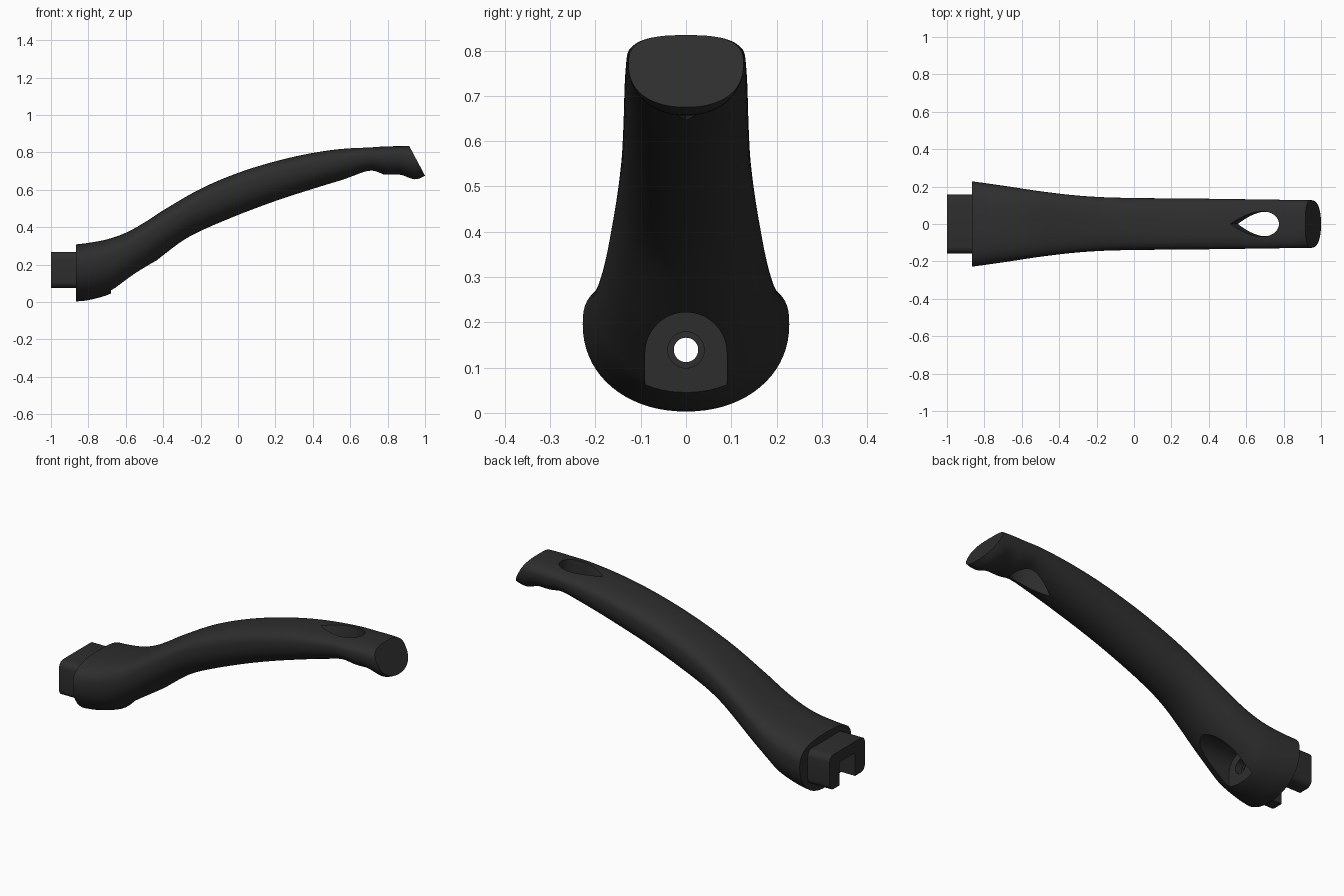
import bpy, bmesh, math
from math import sin, cos, pi
from mathutils import Vector

if "Cube" in bpy.data.objects:
    bpy.data.objects.remove(bpy.data.objects["Cube"])

black = bpy.data.materials.new("soft_black_plastic")
black.use_nodes = True
COLOUR = (0.027, 0.027, 0.027, 1)
black.diffuse_color = COLOUR
black.node_tree.nodes["Principled BSDF"].inputs["Base Color"].default_value = COLOUR


def finish(name, bm):
    bmesh.ops.recalc_face_normals(bm, faces=bm.faces[:])
    mesh = bpy.data.meshes.new(name)
    bm.to_mesh(mesh)
    bm.free()
    mesh.materials.append(black)
    obj = bpy.data.objects.new(name, mesh)
    bpy.context.collection.objects.link(obj)
    return obj


def loft(rings):
    """Skin a list of equal-length point rings and cap both ends."""
    bm = bmesh.new()
    rows = [[bm.verts.new(p) for p in ring] for ring in rings]
    for a, b in zip(rows, rows[1:]):
        for i in range(len(a)):
            j = (i + 1) % len(a)
            bm.faces.new((a[i], a[j], b[j], b[i]))
    bm.faces.new(rows[0])
    bm.faces.new(rows[-1])
    return bm


def curve(points, x):
    """Smooth interpolation through (x, value) points."""
    def slope(i):
        a, b = points[max(i - 1, 0)], points[min(i + 1, len(points) - 1)]
        return (b[1] - a[1]) / (b[0] - a[0])
    k = 0
    while k < len(points) - 2 and x > points[k + 1][0]:
        k += 1
    (xa, va), (xb, vb) = points[k], points[k + 1]
    h = xb - xa
    t = (x - xa) / h
    return (va * (1 + 2 * t) * (1 - t) ** 2 + vb * t * t * (3 - 2 * t)
            + h * t * (1 - t) * (slope(k) * (1 - t) - slope(k + 1) * t))


def cut(obj, cutter):
    mod = obj.modifiers.new("cut", 'BOOLEAN')
    mod.operation = 'DIFFERENCE'
    mod.solver = 'EXACT'
    mod.object = cutter
    bpy.context.view_layer.objects.active = obj
    bpy.ops.object.modifier_apply(modifier=mod.name)
    bpy.data.objects.remove(cutter)


def smooth(obj):
    bpy.ops.object.select_all(action='DESELECT')
    obj.select_set(True)
    bpy.context.view_layer.objects.active = obj
    bpy.ops.object.shade_smooth_by_angle(angle=math.radians(35))


def box(x0, x1, y, z0, z1):
    return loft([[(x, -y, z0), (x, y, z0), (x, y, z1), (x, -y, z1)] for x in (x0, x1)])


def rod(x0, x1, z, r, n=32):
    return loft([[(x, r * cos(2 * pi * i / n), z + r * sin(2 * pi * i / n))
                  for i in range(n)] for x in (x0, x1)])


# Grip: side profile and half width along its length
START, END = -0.865, 1.03
TOP = [(START, .308), (-.8, .316), (-.7, .335), (-.6, .37), (-.5, .425), (-.4, .49),
       (-.2, .605), (0, .69), (.2, .752), (.4, .797), (.6, .823), (.8, .832), (END, .835)]
BOTTOM = [(START, .003), (-.8, .01), (-.68, .045), (-.6, .1), (-.5, .172), (-.4, .25),
          (-.3, .325), (-.2, .38), (0, .465), (.2, .54), (.4, .605), (.6, .665),
          (.71, .692), (.79, .681), (.87, .68), (.95, .656), (END, .69)]
WIDTH = [(START, .228), (-.7, .205), (-.5, .175), (-.3, .152), (-.1, .141),
         (.4, .135), (END, .126)]


def section(x, n=72):
    top, bottom, w = curve(TOP, x), curve(BOTTOM, x), curve(WIDTH, x)
    mid = bottom + (top - bottom) * .63
    ring = []
    for i in range(n):
        a = 2 * pi * i / n
        c, s = cos(a), sin(a)
        power = 2 / 2.8 if s > 0 else 2 / 2.1
        height = top - mid if s > 0 else mid - bottom
        ring.append((x, math.copysign(abs(c) ** power, c) * w,
                     mid + math.copysign(abs(s) ** power, s) * height))
    return ring


STEPS = 110
bm = loft([section(START + (END - START) * i / STEPS) for i in range(STEPS + 1)])

# Slanted tail face
bmesh.ops.bisect_plane(bm, geom=bm.verts[:] + bm.edges[:] + bm.faces[:],
                       plane_co=(1, 0, .675), plane_no=(.883, 0, .469), clear_outer=True)
bmesh.ops.holes_fill(bm, edges=[e for e in bm.edges if e.is_boundary])
grip = finish("grip", bm)

# Arched screw recess on the underside
arch = [(.09 * cos(pi * i / 32), .132 + .09 * sin(pi * i / 32)) for i in range(33)]
arch += [(-.09, -.1), (.09, -.1)]
cut(grip, finish("recess_cutter", loft([[(x, y, z) for y, z in arch] for x in (-.68, -.2)])))

# Screw hole with counterbore
cut(grip, finish("bore_cutter", rod(-.95, -.6, .139, .027)))
cut(grip, finish("counterbore_cutter", rod(-.72, -.6, .139, .04)))


# Teardrop hanging hole, flared at both openings
def teardrop(z, tip, width, heel=.775, n=48):
    mid, half = (tip + heel) / 2, (heel - tip) / 2
    return [(mid - half * cos(a), width * sin(a) * sin(a / 2), z)
            for a in (2 * pi * i / n for i in range(n // 2 + 1))] + [
            (mid - half * cos(a), -width * sin(a) * sin(a / 2), z)
            for a in (2 * pi * i / n for i in range(n // 2 - 1, 0, -1))]


cut(grip, finish("hanging_hole_cutter", loft([
    teardrop(.58, .51, .09), teardrop(.7, .555, .085),
    teardrop(.76, .555, .085), teardrop(.86, .48, .088)])))
smooth(grip)

# Mounting tang with rounded long edges and a slot open below
bm = box(-1, -.855, .157, .075, .268)
bmesh.ops.bevel(bm, geom=[e for e in bm.edges
                          if abs((e.verts[0].co - e.verts[1].co).x) > .1],
                offset=.035, segments=5, profile=.5, affect='EDGES')
tang = finish("mounting_tang", bm)
cut(tang, finish("slot_cutter", box(-1.1, -.8, .07, 0, .205)))
smooth(tang)
